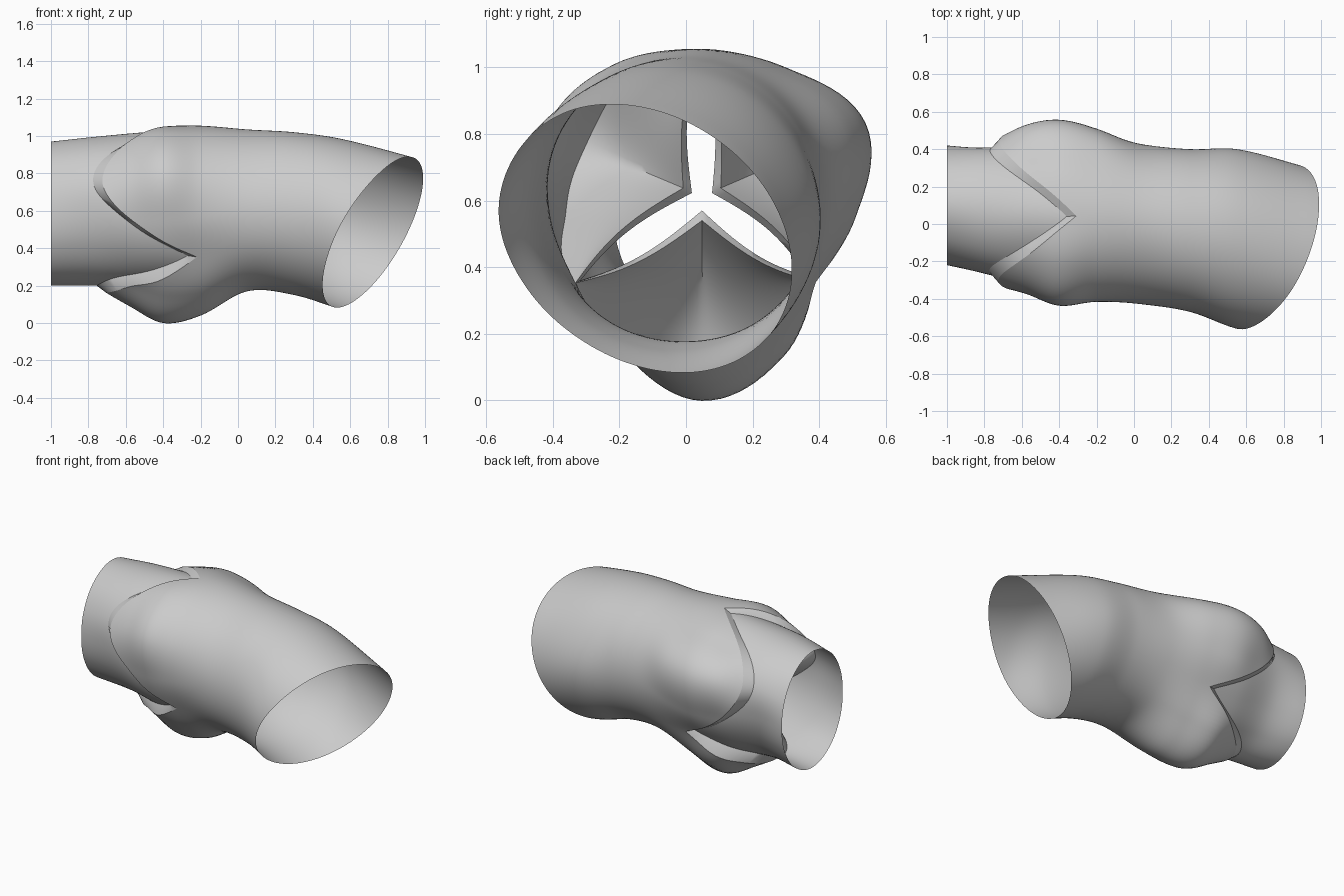
import bpy, math
from mathutils import Vector

if "Cube" in bpy.data.objects:
    bpy.data.objects.remove(bpy.data.objects["Cube"])

SEG = 120                 # points around (divisible by 12)

mat = bpy.data.materials.new("plain_grey")
mat.diffuse_color = (0.6, 0.6, 0.6, 1)
mat.use_nodes = True
mat.node_tree.nodes["Principled BSDF"].inputs["Base Color"].default_value = mat.diffuse_color

# stations: x, centre y, centre z, radii every 30 degrees (0 = +y, 90 = up)
ROOT = [
    (-0.77, .05, .56, [.39, .42, .43, .44, .41, .39, .38, .37, .365, .36, .37, .37]),
    (-0.58, .05, .55, [.43, .535, .48, .47, .48, .465, .41, .39, .395, .46, .42, .39]),
    (-0.40, .05, .55, [.46, .565, .515, .50, .53, .54, .46, .43, .465, .55, .485, .40]),
    (-0.20, .03, .565, [.45, .53, .495, .49, .49, .48, .44, .42, .465, .525, .46, .41]),
    (0.05, .00, .60, [.425, .435, .435, .435, .43, .43, .43, .43, .43, .43, .43, .42]),
    (0.30, -.035, .585, [.435] * 12),
    (0.55, -.075, .535, [.475, .46, .455, .45, .455, .47, .485, .48, .465, .462, .465, .47]),
    (0.92, -.17, .435, [.475, .47, .46, .455, .46, .46, .46, .46, .46, .46, .46, .47]),
    (1.05, -.21, .39, [.48, .48, .47, .46, .46, .46, .46, .46, .46, .46, .46, .47]),
]
INFLOW = [
    (-1.00, .10, .585, [.32, .335, .365, .385, .365, .335, .32, .335, .365, .385, .365, .335]),
    (-0.77, .06, .585, [.34, .385, .405, .41, .39, .36, .33, .33, .355, .385, .355, .33]),
    (-0.50, .05, .555, [.385, .42, .44, .465, .44, .42, .40, .38, .365, .36, .365, .36]),
    (-0.22, .03, .565, [.42, .43, .45, .475, .45, .43, .42, .41, .39, .38, .38, .39]),
]


def cubic(p0, p1, p2, p3, t):
    return p1 + .5 * t * (p2 - p0 + t * (2 * p0 - 5 * p1 + 4 * p2 - p3 + t * (3 * (p1 - p2) + p3 - p0)))


def radius(radii, deg):
    k = (deg % 360) / 30
    i = int(k)
    return cubic(*[radii[(i + j) % 12] for j in (-1, 0, 1, 2)], k - i)


def wall(stations, x, deg):
    """Point on a tube wall at length x and angle deg."""
    n = len(stations)
    i = max([k for k in range(n - 1) if stations[k][0] <= x] or [0])
    s = [stations[min(max(i + j, 0), n - 1)] for j in (-1, 0, 1, 2)]
    h = s[2][0] - s[1][0]
    t = (x - s[1][0]) / h

    def interp(v):
        m1 = (v[2] - v[0]) / (s[2][0] - s[0][0]) * h
        m2 = (v[3] - v[1]) / (s[3][0] - s[1][0]) * h
        return ((2*t**3 - 3*t*t + 1) * v[1] + (t**3 - 2*t*t + t) * m1
                + (3*t*t - 2*t**3) * v[2] + (t**3 - t*t) * m2)

    r = interp([radius(q[3], deg) for q in s])
    a = math.radians(deg)
    return Vector((x, interp([q[1] for q in s]) + r * math.cos(a),
                   interp([q[2] for q in s]) + r * math.sin(a)))


PEAK = {90: -.31, 210: -.22, 330: -.27}       # commissure tips
LOW = {30: -.72, 150: -.725, 270: -.705}      # scallop bottoms


def crown(deg):
    """Scalloped seam between inflow tube and root."""
    d = deg % 360
    gap = lambda c: abs((d - c + 180) % 360 - 180)
    pc, lc = min(PEAK, key=gap), min(LOW, key=gap)
    f = math.sin(math.pi / 2 * (gap(pc) / 60) ** 1.05)
    return PEAK[pc] + (LOW[lc] - PEAK[pc]) * f


def root_edge(deg):
    return wall(ROOT, crown(deg), deg)


def inflow_edge(deg):
    return wall(INFLOW, crown(deg) - .05, deg)


def rim_x(deg):
    x = .8
    for _ in range(40):                        # slanted cut plane
        p = wall(ROOT, x, deg)
        x = .5 * x + .5 * min(1.0, .4857 + .442 * p.y + .591 * p.z)
    return x


def make(name, rows):
    """Skin a grid of points, closed around each row."""
    n = len(rows[0])
    verts = [p for row in rows for p in row]
    faces = [(r * n + c, r * n + (c + 1) % n, (r + 1) * n + (c + 1) % n, (r + 1) * n + c)
             for r in range(len(rows) - 1) for c in range(n)]
    me = bpy.data.meshes.new(name)
    me.from_pydata(verts, [], faces)
    me.materials.append(mat)
    ob = bpy.data.objects.new(name, me)
    bpy.context.collection.objects.link(ob)
    bpy.ops.object.select_all(action='DESELECT')
    ob.select_set(True)
    bpy.context.view_layer.objects.active = ob
    bpy.ops.object.shade_smooth_by_angle(angle=math.radians(40))


angles = [360 * i / SEG for i in range(SEG)]

# outflow wall with three bulges, from scalloped seam to slanted rim
ends = [(crown(a), rim_x(a)) for a in angles]
make("outflow_wall", [[wall(ROOT, lo + (hi - lo) * k / 50, a)
                       for a, (lo, hi) in zip(angles, ends)] for k in range(51)])

# inflow tube with three tongues
make("inflow_wall", [[wall(INFLOW, -1 + (crown(a) - .05 + 1) * k / 24, a)
                      for a in angles] for k in range(25)])

# three thick leaflets; their outer edge shows as the band along the seam
CENTRE = Vector((-.40, .048, .605))


def leaflet(name, mid):
    m = math.radians(mid)
    out = Vector((0, math.cos(m), math.sin(m)))
    steps, depth = 40, 14

    def curve(edge, u, shift, dx):
        a = edge(mid + 60 * u)
        tip = CENTRE + out * shift + Vector((dx, 0, 0))
        side = edge(mid + (60 if u > 0 else -60))
        bow = out * .03 * math.sin(math.pi * abs(u))
        free = tip.lerp(side, abs(u)) + bow
        ctrl = a.lerp(tip.lerp(side, u * u) + bow, .65)   # rounded belly
        ctrl.x = a.x + .2 * (free.x - a.x)
        return [a * (1 - v) ** 2 + ctrl * (2 * v * (1 - v)) + free * v * v
                for v in [k / depth for k in range(depth + 1)]]

    rows = []
    for i in range(steps + 1):
        u = 2 * i / steps - 1
        top = curve(root_edge, u, .065, 0)
        low = curve(inflow_edge, u, .035, -.03)
        rows.append(top + low[::-1])           # closed section
    make(name, rows)


leaflet("right_leaflet", 30)
leaflet("left_leaflet", 150)
leaflet("lower_leaflet", 270)
